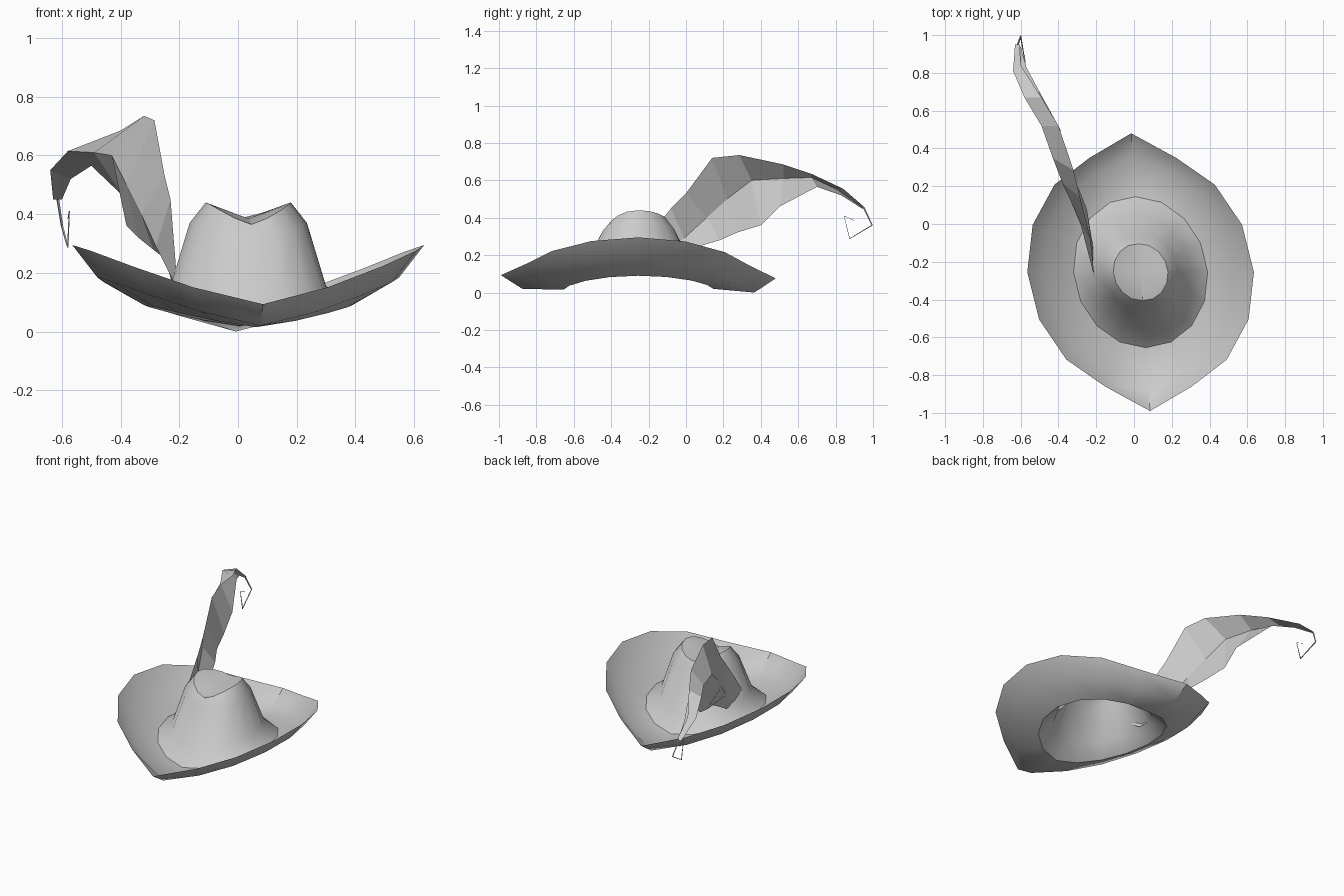
import bpy, math

if "Cube" in bpy.data.objects:
    bpy.data.objects.remove(bpy.data.objects["Cube"])

SIDES = 16


def make(name, verts, faces, smooth=None):
    me = bpy.data.meshes.new(name)
    me.from_pydata(verts, [], faces)
    ob = bpy.data.objects.new(name, me)
    bpy.context.collection.objects.link(ob)
    if smooth:
        bpy.context.view_layer.objects.active = ob
        ob.select_set(True)
        bpy.ops.object.shade_smooth_by_angle(angle=math.radians(smooth))
        ob.select_set(False)
    return ob


def ring(rx, ry, tip, z_side, z_front, z_back):
    """Oval ring with its own front/back reach and a saddle-shaped height."""
    pts = []
    for k in range(SIDES):
        a = 2 * math.pi * k / SIDES
        c, s = math.cos(a), math.sin(a)
        v = s * (tip if k in (SIDES // 4, 3 * SIDES // 4) else ry)
        z_end = z_back if s > 0 else z_front
        z = z_end + (z_side - z_end) * abs(c) ** 1.3
        pts.append((0.035 + rx * c - 0.068 * v, -0.255 + v, z))
    return pts


def loft(rings):
    """Bridge rings of equal size, listed from outside to inside."""
    faces = []
    for r in range(len(rings) - 1):
        for k in range(SIDES):
            n = (k + 1) % SIDES
            a, b = r * SIDES, (r + 1) * SIDES
            faces.append((a + k, a + n, b + n, b + k))
    return [p for r in rings for p in r], faces


# Brim: upturned pointed rim, lower ring, inner ring shared with the crown
inner = ring(0.355, 0.40, 0.40, 0.09, 0.015, 0.02)
verts, faces = loft([
    ring(0.60, 0.655, 0.735, 0.295, 0.093, 0.076),
    ring(0.515, 0.57, 0.62, 0.185, 0.02, 0.0),
    inner,
])
make("brim", verts, faces, 50)

# Crown: flared foot, tapering wall, creased top
verts, faces = loft([
    inner,
    ring(0.265, 0.31, 0.31, 0.155, 0.10, 0.11),
    ring(0.20, 0.205, 0.19, 0.37, 0.315, 0.33),
    ring(0.145, 0.153, 0.15, 0.44, 0.365, 0.39),
])
top = len(verts) - SIDES
verts.append((0.035, -0.255, 0.385))
faces += [(top + k, top + (k + 1) % SIDES, len(verts) - 1) for k in range(SIDES)]
make("crown", verts, faces, 40)

# Feather: rows of upper edge, spine, lower edge
rows = [
    ((-.21, -.28, .20), (-.21, -.20, .15), (-.22, -.10, .15)),
    ((-.23, -.08, .45), (-.28, -.01, .29), (-.25, .08, .25)),
    ((-.25, .00, .53), (-.33, .11, .40), (-.29, .18, .28)),
    ((-.285, .14, .72), (-.38, .22, .50), (-.34, .27, .32)),
    ((-.32, .285, .735), (-.43, .35, .60), (-.38, .40, .36)),
    ((-.40, .52, .685), (-.49, .52, .61), (-.39, .50, .46)),
    ((-.49, .67, .635), (-.58, .67, .615), (-.50, .70, .565)),
    ((-.60, .84, .555), (-.64, .81, .55), (-.57, .83, .52)),
    ((-.605, .95, .46), (-.63, .95, .45), (-.60, .94, .45)),
]
verts = [p for row in rows for p in row]
faces = [(3 * r + c, 3 * r + c + 1, 3 * r + c + 4, 3 * r + c + 3)
         for r in range(len(rows) - 1) for c in range(2)]
make("feather", verts, faces)

# Thin curled feather tip
path = [(-.615, .95, .455), (-.60, .995, .36), (-.58, .875, .288),
        (-.575, .845, .41), (-.58, .90, .385)]
cu = bpy.data.curves.new("feather_tip", 'CURVE')
cu.dimensions = '3D'
cu.bevel_depth = 0.005
cu.bevel_resolution = 0
sp = cu.splines.new('POLY')
sp.points.add(len(path) - 1)
for i, (pt, co) in enumerate(zip(sp.points, path)):
    pt.co = (*co, 1)
    pt.radius = 1 - 0.18 * i
sp.use_smooth = False
bpy.context.collection.objects.link(bpy.data.objects.new("feather_tip", cu))
